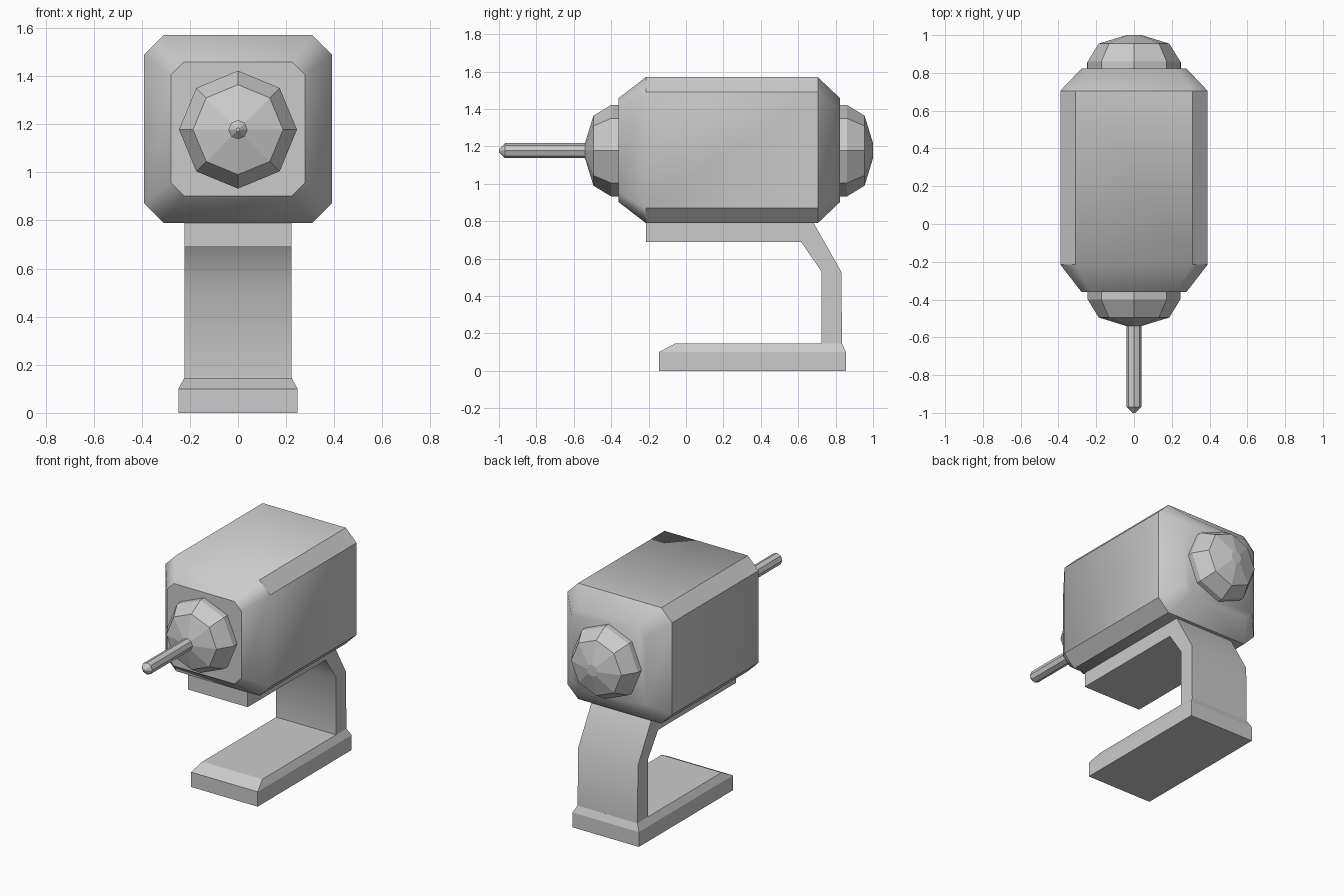
import bpy, bmesh, math

if "Cube" in bpy.data.objects:
    bpy.data.objects.remove(bpy.data.objects["Cube"])

AXIS_Z = 1.18  # height of the motor axis


def loft(name, rings, smooth=None):
    """Skin a closed solid through equal-length rings of 3D points."""
    bm = bmesh.new()
    loops = [[bm.verts.new(p) for p in ring] for ring in rings]
    n = len(loops[0])
    for a, b in zip(loops, loops[1:]):
        for i in range(n):
            j = (i + 1) % n
            bm.faces.new((a[i], a[j], b[j], b[i]))
    bm.faces.new(loops[0])
    bm.faces.new(loops[-1])
    bmesh.ops.recalc_face_normals(bm, faces=bm.faces)
    mesh = bpy.data.meshes.new(name)
    bm.to_mesh(mesh)
    bm.free()
    ob = bpy.data.objects.new(name, mesh)
    bpy.context.collection.objects.link(ob)
    if smooth:
        bpy.ops.object.select_all(action='DESELECT')
        bpy.context.view_layer.objects.active = ob
        ob.select_set(True)
        bpy.ops.object.shade_smooth_by_angle(angle=math.radians(smooth))
    return ob


def cut_square(y, h, c):
    """Square of half-size h with corners cut by c, facing along y."""
    k = h - c
    pts = [(h, -k), (h, k), (k, h), (-k, h), (-h, k), (-h, -k), (-k, -h), (k, -h)]
    return [(x, y, AXIS_Z + z) for x, z in pts]


def octagon(y, r):
    return [(r * math.cos(i * math.pi / 4), y, AXIS_Z - 0.003 + r * math.sin(i * math.pi / 4))
            for i in range(8)]


def turned(name, profile):
    return loft(name, [octagon(y, r) for y, r in profile])


# Motor housing
loft("motor_housing", [cut_square(-0.36, 0.278, 0.053), cut_square(-0.215, 0.39, 0.08),
                       cut_square(0.705, 0.39, 0.08), cut_square(0.823, 0.278, 0.053)], smooth=41)

# End caps
dome = [(-0.03, 0.245), (0.04, 0.245), (0.135, 0.187), (0.18, 0.04)]
turned("front_cap", [(-0.36 - d, r) for d, r in dome])
turned("rear_cap", [(0.82 + d, r) for d, r in dome])

# Shaft
turned("drive_shaft", [(-0.50, 0.04), (-0.968, 0.04), (-1.0, 0.008)])

# Bent bracket
bracket = [(-0.215, 0.69), (-0.215, 0.795), (0.68, 0.795), (0.83, 0.53), (0.835, 0.14),
           (0.725, 0.14), (0.725, 0.53), (0.615, 0.69)]
loft("bracket", [[(x, y, z) for y, z in bracket] for x in (-0.223, 0.223)], smooth=41)


# Foot plate with bevelled top
def plate(z, w, y0, y1):
    return [(-w, y0, z), (w, y0, z), (w, y1, z), (-w, y1, z)]


loft("foot_plate", [plate(0, 0.248, -0.145, 0.855), plate(0.10, 0.248, -0.145, 0.855),
                    plate(0.145, 0.223, -0.06, 0.835)])
